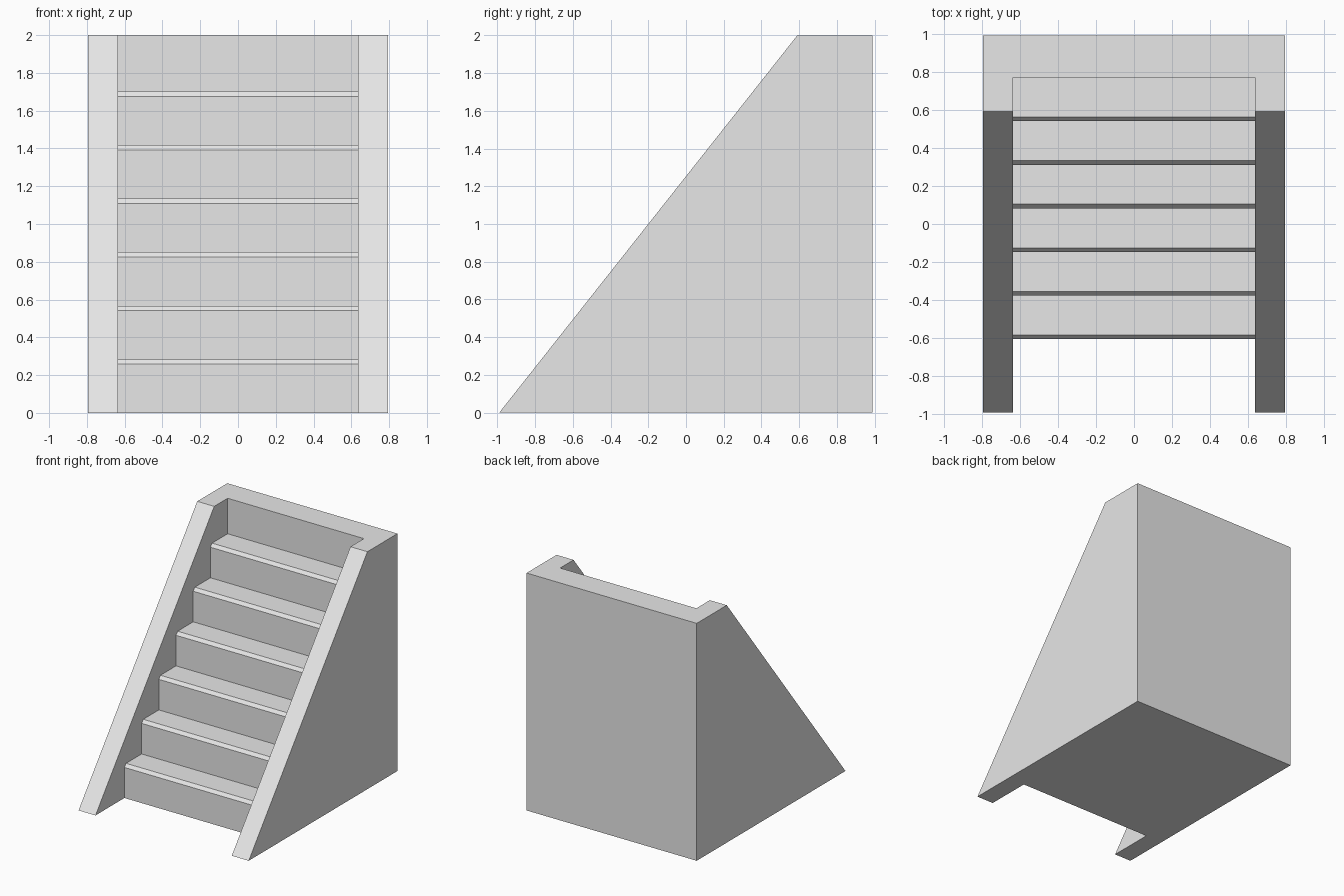
import bpy
import bmesh

cube = bpy.data.objects.get("Cube")
if cube:
    bpy.data.objects.remove(cube, do_unlink=True)

# Main dimensions
OUTER, INNER = 0.793, 0.635
FRONT, BACK, TOP = -0.99, 0.99, 2.0
STEPS = 6
FIRST_RISER, RUN = -0.605, 0.229
RISE = 0.2835
CHAMFER_Y, CHAMFER_Z = 0.022, 0.026

# Single stone-grey material
grey = bpy.data.materials.new("light grey")
grey.use_nodes = True
colour = (0.8, 0.8, 0.8, 1.0)
grey.diffuse_color = colour
grey.node_tree.nodes["Principled BSDF"].inputs["Base Color"].default_value = colour


def extrude_profile(name, profile, x0, x1):
    """Extrude a (y, z) outline from x0 to x1."""
    bm = bmesh.new()
    face = bm.faces.new([bm.verts.new((x0, y, z)) for y, z in profile])
    result = bmesh.ops.extrude_face_region(bm, geom=[face])
    moved = [v for v in result["geom"] if isinstance(v, bmesh.types.BMVert)]
    bmesh.ops.translate(bm, verts=moved, vec=(x1 - x0, 0, 0))
    bmesh.ops.recalc_face_normals(bm, faces=bm.faces)
    mesh = bpy.data.meshes.new(name)
    bm.to_mesh(mesh)
    bm.free()
    mesh.materials.append(grey)
    obj = bpy.data.objects.new(name, mesh)
    bpy.context.collection.objects.link(obj)
    return obj


# Sloping side walls
wall = [(FRONT, 0), (BACK, 0), (BACK, TOP), (0.59, TOP)]
for side, sign in (("left", 1), ("right", -1)):
    extrude_profile(side + "_side_wall", wall, sign * INNER, sign * OUTER)

# Solid flight of steps with chamfered nosings, ending in the back wall
flight = [(BACK, TOP), (BACK, 0), (FIRST_RISER, 0)]
for i in range(STEPS):
    y, z = FIRST_RISER + i * RUN, (i + 1) * RISE
    flight += [(y, z - CHAMFER_Z), (y + CHAMFER_Y, z), (y + RUN, z)]
flight.append((FIRST_RISER + STEPS * RUN, TOP))
extrude_profile("stair_flight", flight, -INNER, INNER)
